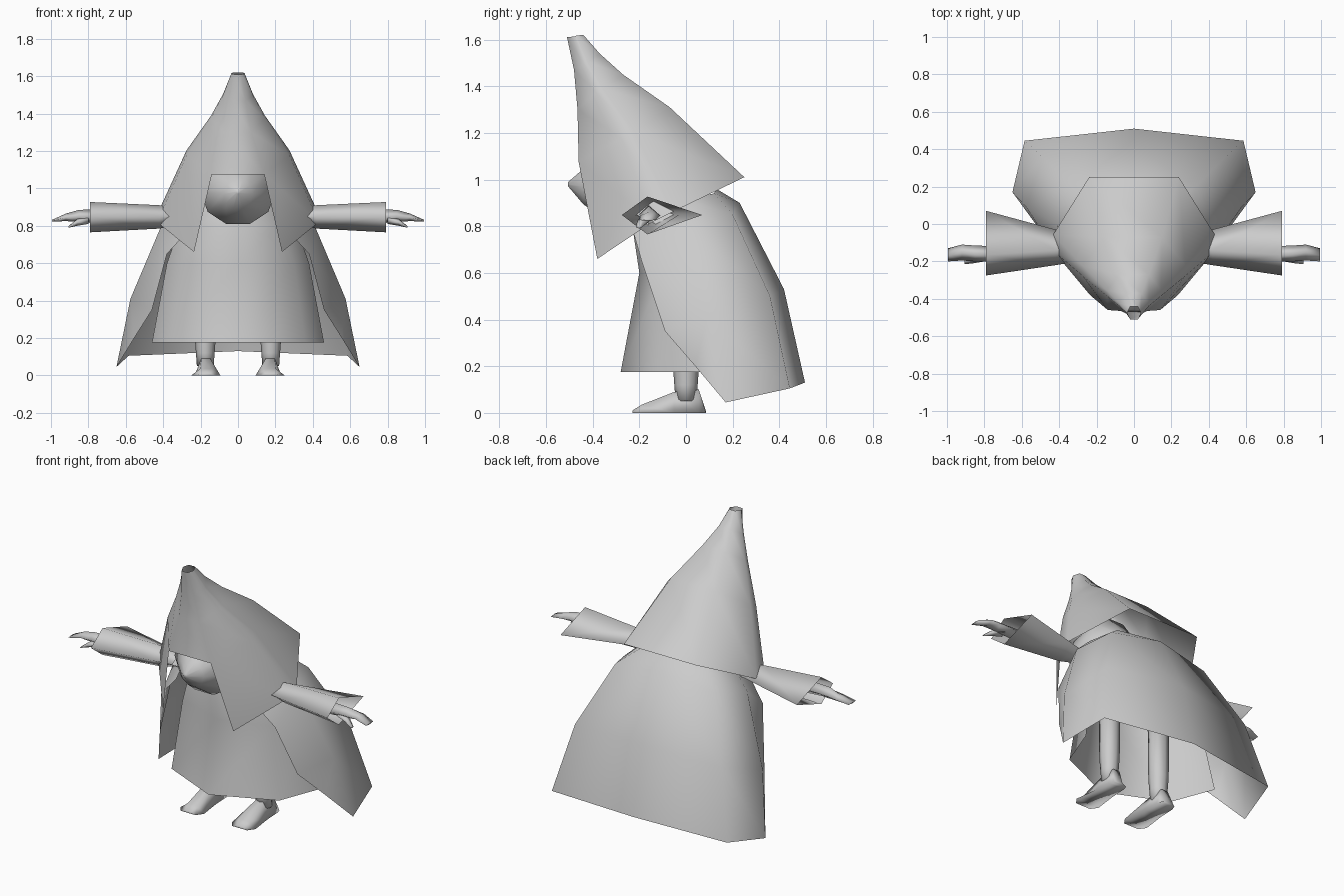
import bpy
import bmesh
from math import cos, sin, tau

cube = bpy.data.objects.get("Cube")
if cube:
    bpy.data.objects.remove(cube, do_unlink=True)

grey = bpy.data.materials.new("plain grey")
grey.use_nodes = True
grey.diffuse_color = (0.6, 0.6, 0.6, 1)
grey.node_tree.nodes["Principled BSDF"].inputs["Base Color"].default_value = (0.6, 0.6, 0.6, 1)


def loft(name, rings, closed=True, caps=False, skip=None, flip_x=1):
    """Skin a list of equal-length point rings; skip(ring, side) leaves a gap."""
    bm = bmesh.new()
    rows = [[bm.verts.new((x * flip_x, y, z)) for x, y, z in r] for r in rings]
    n = len(rows[0])
    for i in range(len(rows) - 1):
        for j in range(n if closed else n - 1):
            if skip and skip(i, j):
                continue
            k = (j + 1) % n
            bm.faces.new((rows[i][j], rows[i][k], rows[i + 1][k], rows[i + 1][j]))
    if caps:
        bm.faces.new(rows[0])
        bm.faces.new(rows[-1])
    bmesh.ops.recalc_face_normals(bm, faces=bm.faces)
    mesh = bpy.data.meshes.new(name)
    bm.to_mesh(mesh)
    bm.free()
    for p in mesh.polygons:
        p.use_smooth = True
    mesh.materials.append(grey)
    ob = bpy.data.objects.new(name, mesh)
    bpy.context.collection.objects.link(ob)
    return ob


def both_halves(points):
    """Complete a half section running from one end to the other."""
    return points + [(-x, y, z) for x, y, z in reversed(points) if x > 0]


# Pointed hood: front corner, side and back corner of each ring
hood_rows = [
    ((0.02, -0.51, 1.61), (0.035, -0.475, 1.615), (0.02, -0.44, 1.62)),
    ((0.04, -0.48, 1.47), (0.08, -0.43, 1.5), (0.04, -0.37, 1.54)),
    ((0.07, -0.465, 1.3), (0.145, -0.37, 1.38), (0.08, -0.27, 1.45)),
    ((0.14, -0.46, 1.075), (0.275, -0.25, 1.19), (0.15, -0.07, 1.31)),
    ((0.235, -0.38, 0.66), (0.432, -0.1, 0.84), (0.24, 0.25, 1.01)),
]
hood = []
for front, (x, y, z), back in hood_rows:
    d = 0.1 * x
    hood.append(both_halves([front, (x, y - d, z - d / 2), (x, y + d, z + d / 2), back]))
# The face opening is the lowest front panel
loft("hood", hood, skip=lambda i, j: i == 3 and j == 7)

# Cape: middle of back, back corner, side, front edge
cape_rows = [
    [(0, 0.51, 0.13), (0.585, 0.445, 0.105), (0.65, 0.17, 0.045), (0.555, 0.04, 0.2)],
    [(0, 0.42, 0.53), (0.49, 0.36, 0.5), (0.575, 0.09, 0.41), (0.46, -0.09, 0.35)],
    [(0, 0.23, 0.9), (0.33, 0.2, 0.85), (0.41, 0, 0.8), (0.38, -0.19, 0.65)],
    [(0, 0.13, 0.96), (0.22, 0.12, 0.94), (0.28, -0.04, 0.92), (0.25, -0.23, 0.79)],
]
loft("cape", [[(-x, y, z) for x, y, z in reversed(r[1:])] + r for r in cape_rows], closed=False)

# Robe: a front shell, open behind under the cape
robe_rows = [
    (0.175, (0, -0.28), (0.36, -0.12), (0.46, 0.14)),
    (0.6, (0, -0.2), (0.3, -0.1), (0.38, 0.1)),
    (0.8, (0, -0.23), (0.22, -0.15), (0.31, 0.03)),
    (0.93, (0, -0.2), (0.15, -0.12), (0.2, 0)),
]
robe = []
for z, *half in robe_rows:
    pts = [(x, y, z) for x, y in half]
    robe.append([(-x, y, z) for x, y, z in reversed(pts[1:])] + pts)
loft("robe", robe, closed=False)

# Head with a pointed nose: y, half width, half height, centre height
head = []
for y, w, h, zc in [(-0.505, 0.01, 0.01, 0.98), (-0.44, 0.08, 0.08, 0.97), (-0.32, 0.2, 0.18, 0.98),
                    (-0.16, 0.18, 0.19, 1.02), (-0.06, 0.04, 0.04, 1.03)]:
    head.append([(w * cos(tau * k / 10), y, zc + h * sin(tau * k / 10)) for k in range(10)])
loft("head", head, caps=True)


def diamond(x, front, back, low, high, y, z):
    return [(x, front, z), (x, y, high), (x, back, z), (x, y, low)]


for side, s in (("left", 1), ("right", -1)):
    # Wide sleeve with an open cuff
    loft(side + "_sleeve", [
        diamond(0.3, -0.2, -0.06, 0.81, 0.89, -0.13, 0.85),
        diamond(0.42, -0.22, -0.03, 0.785, 0.91, -0.14, 0.85),
        diamond(0.79, -0.275, 0.07, 0.765, 0.927, -0.165, 0.848)], flip_x=s)

    # Hand and thumb
    loft(side + "_hand", [
        diamond(0.7, -0.2, -0.12, 0.81, 0.89, -0.16, 0.85),
        diamond(0.85, -0.2, -0.115, 0.82, 0.885, -0.16, 0.85),
        diamond(0.92, -0.195, -0.11, 0.825, 0.865, -0.15, 0.845),
        diamond(0.995, -0.2, -0.13, 0.822, 0.832, -0.17, 0.827)], caps=True, flip_x=s)
    loft(side + "_thumb", [
        diamond(0.8, -0.2, -0.14, 0.81, 0.86, -0.17, 0.835),
        diamond(0.86, -0.21, -0.16, 0.8, 0.835, -0.185, 0.82),
        diamond(0.905, -0.215, -0.19, 0.79, 0.8, -0.2, 0.795)], caps=True, flip_x=s)

    # Leg
    leg = []
    for z, r in ((0.05, 0.045), (0.12, 0.05), (0.2, 0.056), (0.6, 0.06)):
        leg.append([(0.175 + r * cos(tau * k / 8), r * sin(tau * k / 8), z) for k in range(8)])
    loft(side + "_leg", leg, caps=True, flip_x=s)

    # Foot, flat underneath: y, half width, height
    foot = []
    for y, w, h in [(0.085, 0.045, 0.01), (0.055, 0.055, 0.1), (-0.05, 0.06, 0.09),
                    (-0.19, 0.078, 0.035), (-0.23, 0.05, 0.01)]:
        foot.append([(0.172 - w, y, 0), (0.172 + w, y, 0),
                     (0.172 + 0.4 * w, y, h), (0.172 - 0.4 * w, y, h)])
    loft(side + "_foot", foot, caps=True, flip_x=s)
